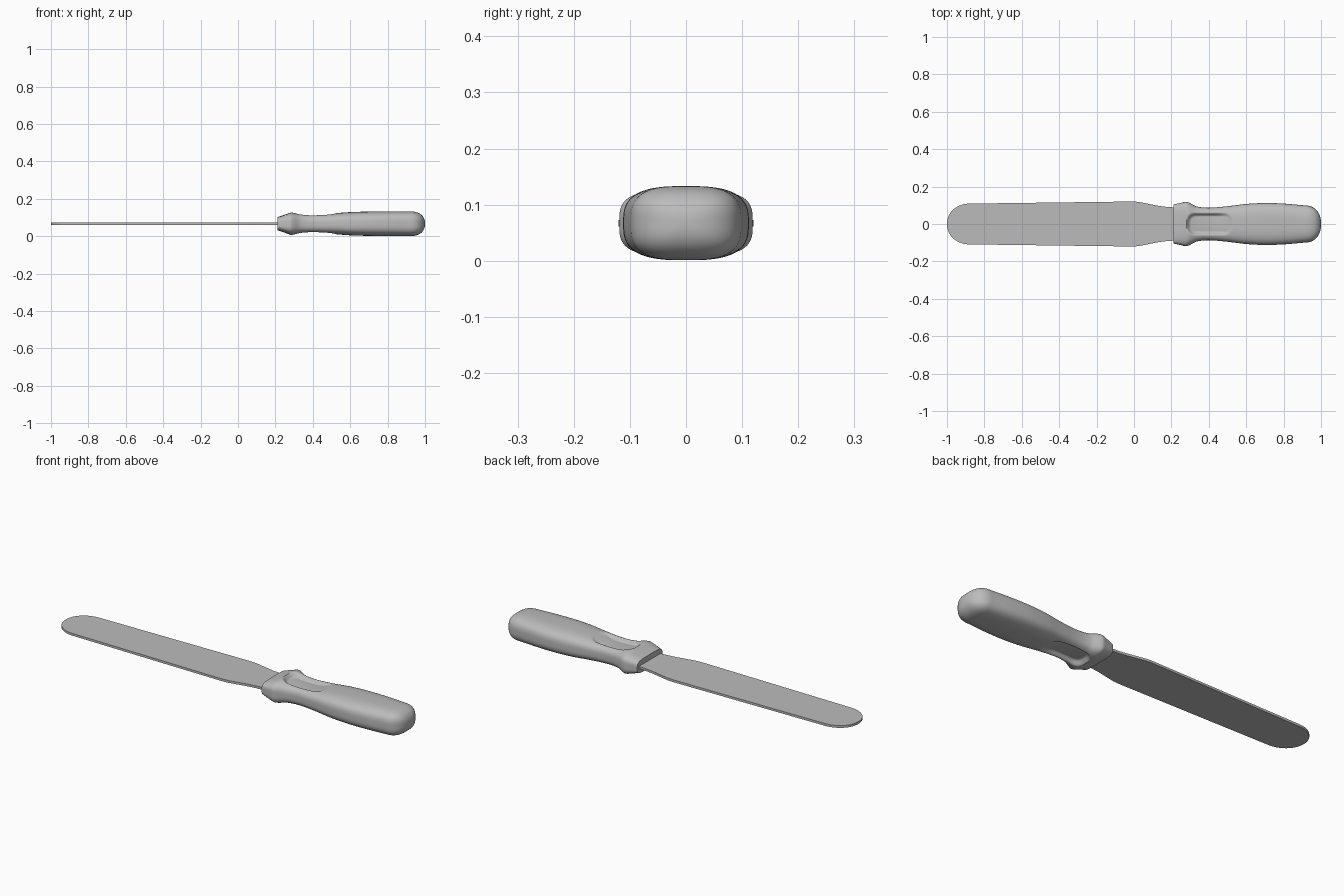
import bpy, bmesh, math

cube = bpy.data.objects.get("Cube")
if cube:
    bpy.data.objects.remove(cube, do_unlink=True)

MID_Z = 0.067


def make_material(name, rgb):
    mat = bpy.data.materials.new(name)
    mat.use_nodes = True
    mat.diffuse_color = (*rgb, 1)
    mat.node_tree.nodes["Principled BSDF"].inputs["Base Color"].default_value = (*rgb, 1)
    return mat


gray = make_material("plain gray", (0.5, 0.5, 0.5))


def finish(bm, name, angle):
    bmesh.ops.recalc_face_normals(bm, faces=bm.faces)
    mesh = bpy.data.meshes.new(name)
    bm.to_mesh(mesh)
    bm.free()
    mesh.materials.append(gray)
    obj = bpy.data.objects.new(name, mesh)
    bpy.context.collection.objects.link(obj)
    bpy.ops.object.select_all(action='DESELECT')
    obj.select_set(True)
    bpy.context.view_layer.objects.active = obj
    bpy.ops.object.shade_smooth_by_angle(angle=math.radians(angle))
    return obj


def smoothstep(t):
    t = min(max(t, 0), 1)
    return t * t * (3 - 2 * t)


# Handle stations: x, half width, half height, squareness of the section
STATIONS = [
    (0.21, 0.104, 0.035, 4.0), (0.25, 0.113, 0.048, 3.8), (0.28, 0.119, 0.059, 3.4),
    (0.295, 0.114, 0.060, 3.2), (0.335, 0.094, 0.055, 3.0), (0.40, 0.087, 0.052, 3.0),
    (0.50, 0.095, 0.055, 3.0), (0.60, 0.107, 0.062, 3.0), (0.70, 0.112, 0.065, 3.0),
    (0.80, 0.109, 0.066, 3.0), (0.92, 0.099, 0.066, 3.0), (1.00, 0.094, 0.066, 3.0),
]


def section(x):
    """Smooth Hermite interpolation between the stations."""
    last = len(STATIONS) - 1
    i = max(k for k in range(last) if STATIONS[k][0] <= x + 1e-9)
    a, b = STATIONS[i], STATIONS[i + 1]
    p, q = STATIONS[max(i - 1, 0)], STATIONS[min(i + 2, last)]
    h = b[0] - a[0]
    t = (x - a[0]) / h
    out = []
    for c in (1, 2, 3):
        ma = (b[c] - p[c]) / (b[0] - p[0]) * h
        mb = (q[c] - a[c]) / (q[0] - a[0]) * h
        out.append((2*t**3 - 3*t*t + 1) * a[c] + (t**3 - 2*t*t + t) * ma
                   + (3*t*t - 2*t**3) * b[c] + (t**3 - t*t) * mb)
    return out


def dimple(x, y):
    """Depth of the rounded thumb rest."""
    r = 0.05
    dx = max(abs(x - 0.405) - 0.127 + r, 0)
    dy = max(abs(y) - 0.062 + r, 0)
    inside = r - math.hypot(dx, dy)
    return 0.021 * smoothstep(inside / 0.022) * smoothstep((0.55 - x) / 0.12)


# Handle: lofted rounded sections with a domed butt
SIDES, CAP = 128, 0.92
xs = [0.21 + (CAP - 0.21) * i / 130 for i in range(131)]
xs += [CAP + (1 - CAP) * math.sin(math.pi / 2 * i / 20) for i in range(1, 20)]

bm = bmesh.new()
rings = []
for x in xs:
    w, h, n = section(x)
    k = max((x - CAP) / (1 - CAP), 0)
    cap = (1 - k ** 2.3) ** (1 / 2.3)
    ring = []
    for s in range(SIDES):
        a = 2 * math.pi * s / SIDES
        c, d = math.cos(a), math.sin(a)
        y = math.copysign(abs(c) ** (2 / n), c) * w * cap
        z = math.copysign(abs(d) ** (2 / n), d) * h * cap
        if abs(d) > 0.3:
            z -= math.copysign(dimple(x, y), z)
        ring.append(bm.verts.new((x, y, MID_Z + z)))
    rings.append(ring)
for r0, r1 in zip(rings, rings[1:]):
    for s in range(SIDES):
        t = (s + 1) % SIDES
        bm.faces.new((r0[s], r0[t], r1[t], r1[s]))
bm.faces.new(rings[0])
tip = bm.verts.new((1.0, 0, MID_Z))
for s in range(SIDES):
    bm.faces.new((rings[-1][s], rings[-1][(s + 1) % SIDES], tip))
finish(bm, "handle", 40)

# Blade: rounded tip, slight flare, tapered shoulder running into the handle
half = [(0.30, 0.085), (0.21, 0.089), (0.17, 0.092), (0.13, 0.097), (0.09, 0.105),
        (0.05, 0.113), (0.025, 0.118), (0.0, 0.120), (-0.03, 0.120)]
for i in range(25):
    a = math.pi / 2 * i / 24
    half.append((-0.88 - 0.12 * math.sin(a), 0.109 * math.cos(a) ** 0.95 if i < 24 else 0))
outline = half + [(x, -y) for x, y in reversed(half[:-1])]

THICK = 0.012
bm = bmesh.new()
face = bm.faces.new([bm.verts.new((x, y, MID_Z - THICK / 2)) for x, y in outline])
grown = bmesh.ops.extrude_face_region(bm, geom=[face])
bmesh.ops.translate(bm, vec=(0, 0, THICK),
                    verts=[v for v in grown["geom"] if isinstance(v, bmesh.types.BMVert)])
finish(bm, "blade", 30)
